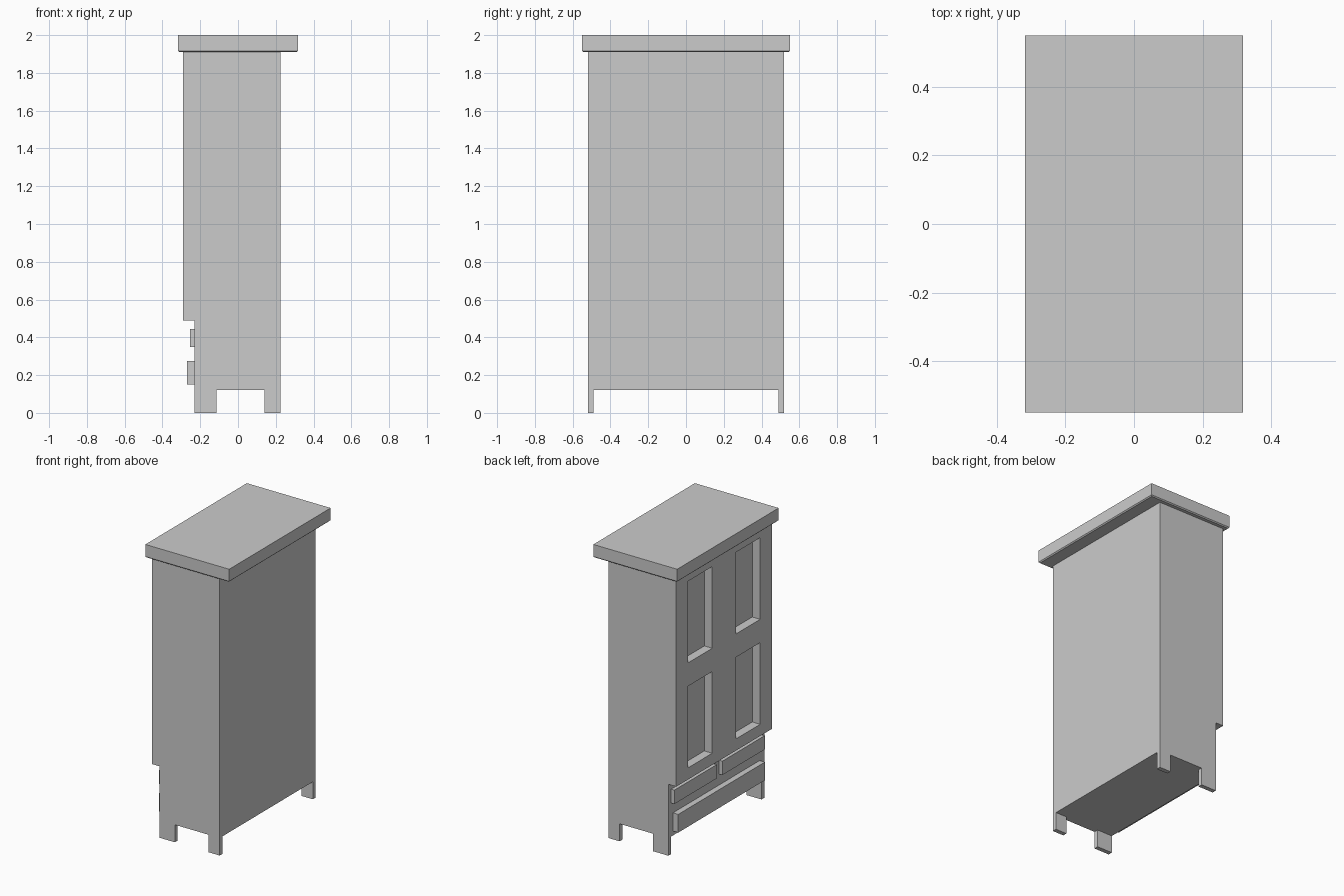
import bpy, bmesh
from mathutils import Vector

if "Cube" in bpy.data.objects:
    bpy.data.objects.remove(bpy.data.objects["Cube"])


def finish(name, bm, flatten=True):
    if flatten:
        bmesh.ops.dissolve_limit(bm, angle_limit=0.01, verts=bm.verts[:], edges=bm.edges[:])
    bmesh.ops.recalc_face_normals(bm, faces=bm.faces[:])
    mesh = bpy.data.meshes.new(name)
    bm.to_mesh(mesh)
    bm.free()
    obj = bpy.data.objects.new(name, mesh)
    bpy.context.collection.objects.link(obj)
    return obj


def box_mesh(x, y, z):
    bm = bmesh.new()
    bmesh.ops.create_cube(bm, size=1)
    for v in bm.verts:
        v.co = Vector([lo + (c + 0.5) * (hi - lo) for c, (lo, hi) in zip(v.co, (x, y, z))])
    return bm


# Carcass: box whose bottom corners are extruded down into thin legs
LEG_X = (-0.115, 0.14)
LEG_Y = 0.49
bm = box_mesh((-0.23, 0.225), (-0.52, 0.52), (0.12, 1.91))
cuts = [((x, 0, 0), (1, 0, 0)) for x in LEG_X] + [((0, s * LEG_Y, 0), (0, 1, 0)) for s in (-1, 1)]
for co, no in cuts:
    bmesh.ops.bisect_plane(bm, geom=bm.verts[:] + bm.edges[:] + bm.faces[:], plane_co=co, plane_no=no)
corners = []
for f in bm.faces:
    c = f.calc_center_median()
    if c.z < 0.121 and abs(c.y) > LEG_Y and not LEG_X[0] < c.x < LEG_X[1]:
        corners.append(f)
feet = bmesh.ops.extrude_discrete_faces(bm, faces=corners)["faces"]
for f in feet:
    for v in f.verts:
        v.co.z = 0
finish("carcass", bm)

# Door front: grid sheet with four panel openings, thickened
ys = (-0.52, -0.39, -0.13, 0.13, 0.39, 0.52)
zs = (0.49, 0.57, 1.13, 1.29, 1.85, 1.91)
bm = bmesh.new()
grid = [[bm.verts.new((-0.26, y, z)) for z in zs] for y in ys]
for i in range(5):
    for j in range(5):
        if not (i % 2 and j % 2):
            bm.faces.new((grid[i][j], grid[i][j + 1], grid[i + 1][j + 1], grid[i + 1][j]))
doors = finish("door_frame", bm, flatten=False)
thick = doors.modifiers.new("thickness", "SOLIDIFY")
thick.thickness = 0.06
thick.offset = 0

# Drawer fronts: two small ones above a wide one
for name, y in (("left_drawer", (0.03, 0.49)), ("right_drawer", (-0.49, -0.03))):
    finish(name, box_mesh((-0.255, -0.23), y, (0.35, 0.445)))
finish("wide_drawer", box_mesh((-0.27, -0.23), (-0.47, 0.47), (0.15, 0.275)))

# Cornice with a small chamfer around its underside
bm = box_mesh((-0.318, 0.318), (-0.55, 0.55), (1.91, 2.0))
low = [e for e in bm.edges if all(v.co.z < 1.92 for v in e.verts)]
bmesh.ops.bevel(bm, geom=low, offset=0.007, segments=1, affect='EDGES')
finish("cornice", bm)
